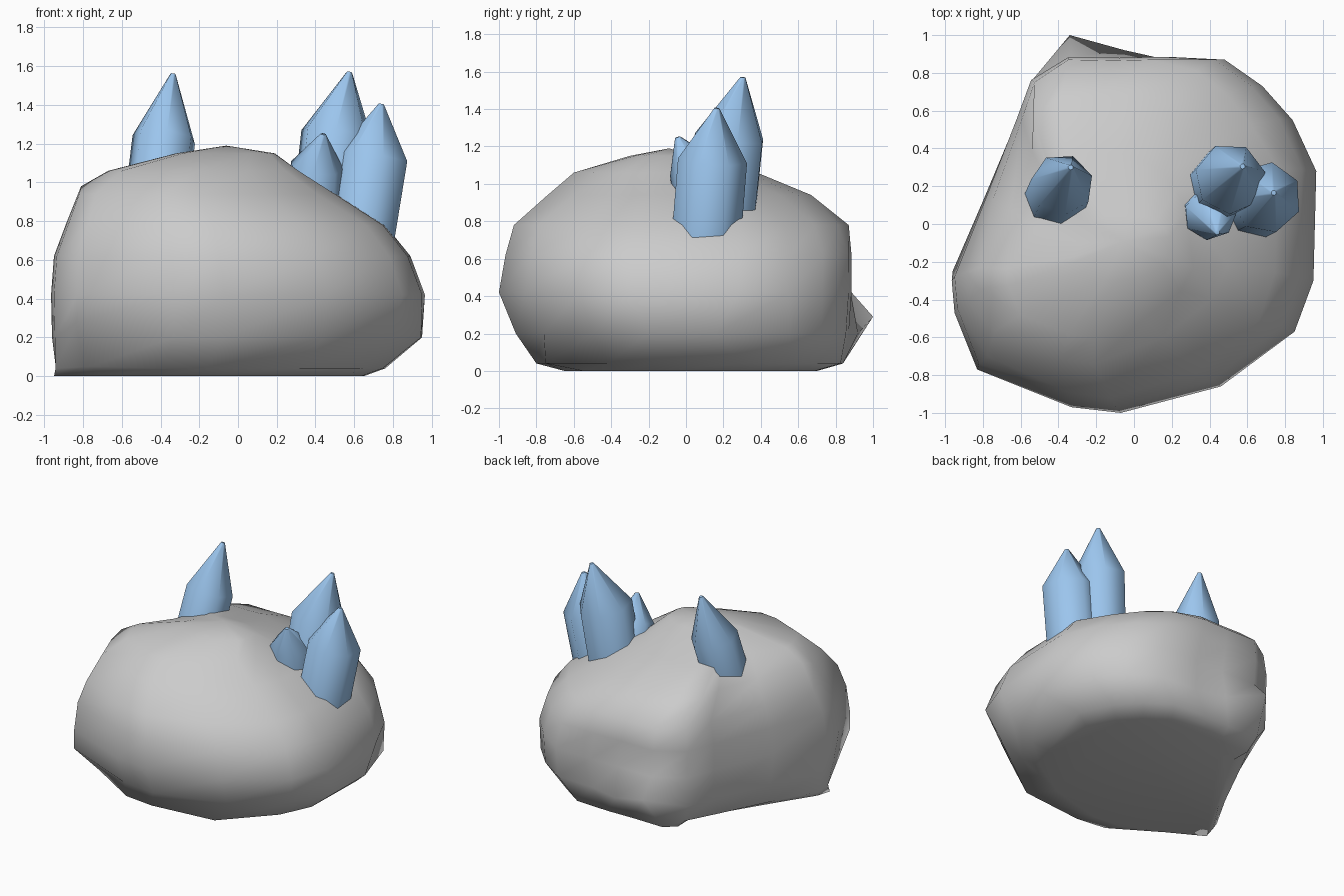
import bpy, bmesh, math
from mathutils import Vector

if "Cube" in bpy.data.objects:
    bpy.data.objects.remove(bpy.data.objects["Cube"])


def add_object(name, bm, sharp_angle, mat=None):
    bmesh.ops.recalc_face_normals(bm, faces=bm.faces)
    mesh = bpy.data.meshes.new(name)
    bm.to_mesh(mesh)
    bm.free()
    for p in mesh.polygons:
        p.use_smooth = True
    if sharp_angle:
        mesh.set_sharp_from_angle(angle=math.radians(sharp_angle))
    if mat:
        mesh.materials.append(mat)
    ob = bpy.data.objects.new(name, mesh)
    bpy.context.collection.objects.link(ob)
    return ob


def bridge(bm, a, b):
    n = len(a)
    for i in range(n):
        j = (i + 1) % n
        bm.faces.new((a[i], a[j], b[j], b[i]))


# Boulder: one plan outline, refitted to the extents of each level
plan = [(-.33, .885), (-.54, .76), (-.62, .55), (-.80, .10), (-.965, -.30),
        (-.95, -.47), (-.83, -.77), (-.33, -.97), (-.07, -1.0), (.46, -.86),
        (.85, -.57), (.95, -.30), (.965, .28), (.84, .55), (.68, .73),
        (.48, .87), (.18, .885), (-.05, .88)]
PX0, PX1, PY0, PY1 = -.965, .965, -1.0, .885
levels = [  # z, x min, x max, y min, y max
    (0.00, -.95, .65, -.65, .70),
    (0.04, -.955, .76, -.80, .84),
    (0.20, -.96, .95, -.91, .87),
    (0.42, -.965, .965, -1.0, .885),
    (0.62, -.95, .89, -.965, .885),
    (0.78, -.89, .76, -.92, .87),
    (0.94, -.83, .51, -.74, .67),
    (1.06, -.67, .32, -.60, .38),
    (1.15, -.32, .19, -.30, .04)]

bm = bmesh.new()
rings = []
for z, x0, x1, y0, y1 in levels:
    rings.append([bm.verts.new((x0 + (x - PX0) / (PX1 - PX0) * (x1 - x0),
                                y0 + (y - PY0) / (PY1 - PY0) * (y1 - y0), z))
                  for x, y in plan])
# Upper shoulders pulled in around the crystals
for lv, corners, s in [(5, (13, 14, 15), .95), (6, (2, 3, 13, 14, 15), .91),
                       (7, (2, 3, 12, 13, 14, 15), .88), (6, (9, 10), .95),
                       (7, (9, 10), .94)]:
    for i in corners:
        co = rings[lv][i].co
        co.x, co.y = co.x * s, co.y * s
# Local dents, ridges and the pointed spur at the back: (level, corner, position)
for lv, i, co in [
        (2, 0, (-.34, 1.0, .29)), (2, 17, (-.05, .92, .2)),
        (0, 1, (-.42, .55, 0)), (0, 2, (-.54, .34, 0)), (0, 3, (-.74, .02, 0)),
        (1, 1, (-.46, .67, .04)), (1, 2, (-.58, .44, .04)), (1, 3, (-.78, .04, .04)),
        (0, 4, (-.92, -.26, 0)), (0, 5, (-.95, -.36, 0)), (0, 6, (-.70, -.50, 0)),
        (1, 4, (-.94, -.24, .04)), (1, 6, (-.76, -.56, .05)), (2, 6, (-.83, -.77, .28)),
        (1, 9, (.33, -.75, .04)), (1, 10, (.64, -.42, .04)),
        (2, 9, (.44, -.76, .2)), (2, 10, (.78, -.50, .2)),
        (2, 11, (.945, -.20, .2)), (2, 12, (.95, .16, .2)),
        (6, 4, (-.81, -.23, .98))]:
    rings[lv][i].co = co
for a, b in zip(rings, rings[1:]):
    bridge(bm, a, b)
bm.faces.new(rings[0])
peak = bm.verts.new((-.06, -.09, 1.19))
for i in range(len(plan)):
    bm.faces.new((rings[-1][i], rings[-1][(i + 1) % len(plan)], peak))
add_object("boulder", bm, 0)

# Crystals: tilted seven-sided prisms with a blunt pointed end
blue = bpy.data.materials.new("crystal_blue")
blue.diffuse_color = (.33, .56, .85, 1)
blue.use_nodes = True
blue.node_tree.nodes["Principled BSDF"].inputs["Base Color"].default_value = blue.diffuse_color


def crystal(name, base, shoulder, tip, radius, turn=0.0, sides=7):
    base, shoulder, tip = Vector(base), Vector(shoulder), Vector(tip)
    rot = Vector((0, 0, 1)).rotation_difference((tip - base).normalized())
    bm = bmesh.new()
    loops = []
    for c, r in ((base, radius), (shoulder, radius), (tip, .014)):
        loops.append([bm.verts.new(c + rot @ Vector((
            r * math.cos(turn + math.tau * k / sides),
            r * math.sin(turn + math.tau * k / sides), 0))) for k in range(sides)])
    bridge(bm, loops[0], loops[1])
    bridge(bm, loops[1], loops[2])
    bm.faces.new(loops[0])
    bm.faces.new(loops[2])
    add_object(name, bm, 55, blue)


crystal("left_crystal", (-.42, .12, .90), (-.38, .21, 1.23), (-.335, .30, 1.56), .167, .3)
crystal("tall_crystal", (.45, .185, .72), (.51, .24, 1.25), (.575, .305, 1.57), .19, .2)
crystal("right_crystal", (.62, .10, .64), (.70, .14, 1.13), (.74, .165, 1.405), .19, .5)
crystal("small_crystal", (.39, .085, .82), (.405, .05, 1.08), (.44, -.045, 1.25), .142, .1)
